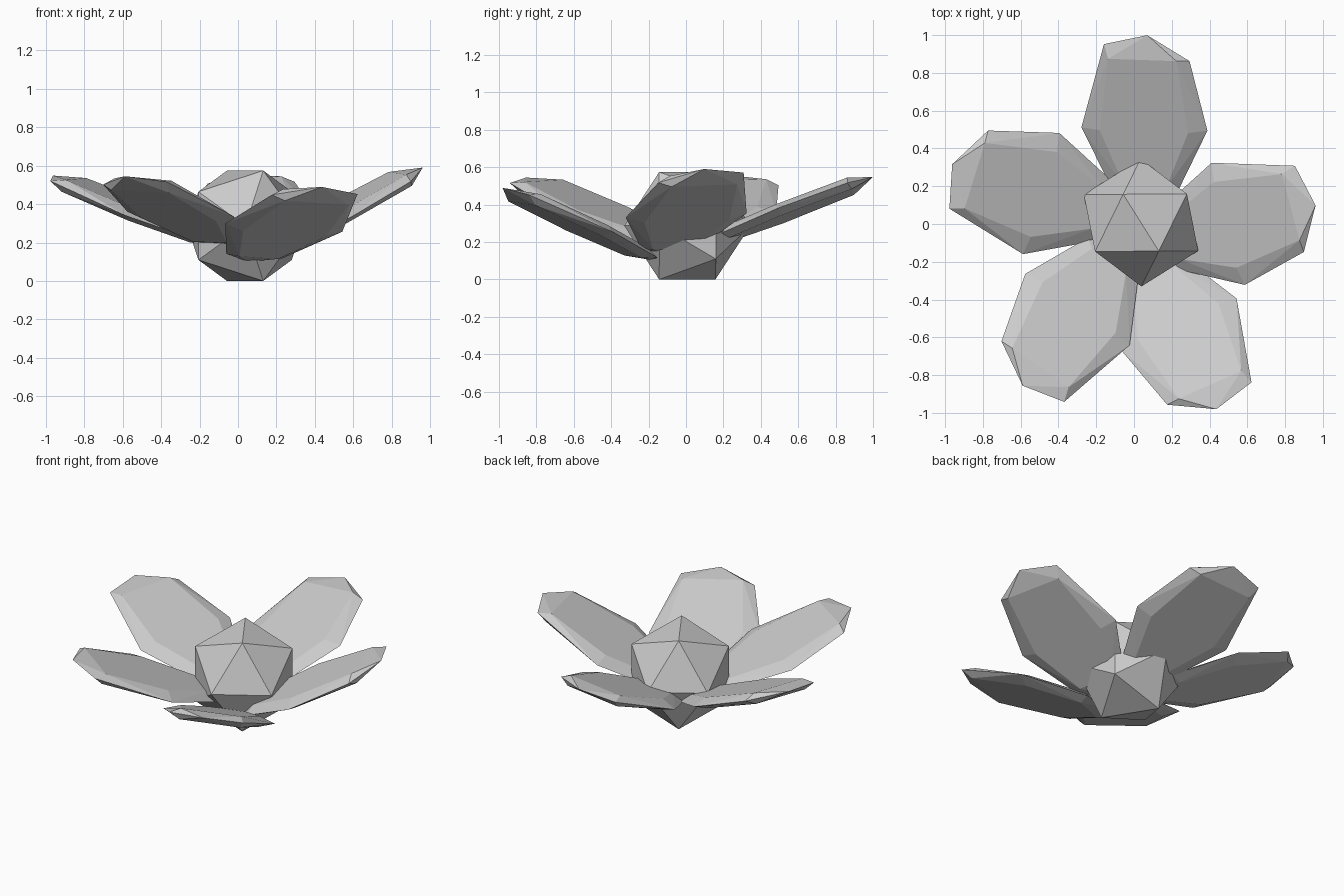
import bpy, bmesh
from math import radians, cos, sin, sqrt
from mathutils import Vector, Matrix

if "Cube" in bpy.data.objects:
    bpy.data.objects.remove(bpy.data.objects["Cube"])


def hull_object(name, points, matrix):
    """Flat-shaded convex solid around a few points."""
    bm = bmesh.new()
    for p in points:
        bm.verts.new(p)
    res = bmesh.ops.convex_hull(bm, input=bm.verts[:])
    loose = [v for v in bm.verts if not v.link_faces]
    bmesh.ops.delete(bm, geom=loose, context='VERTS')
    bmesh.ops.recalc_face_normals(bm, faces=bm.faces[:])
    mesh = bpy.data.meshes.new(name)
    bm.to_mesh(mesh)
    bm.free()
    obj = bpy.data.objects.new(name, mesh)
    obj.matrix_world = matrix
    bpy.context.collection.objects.link(obj)
    return obj


# Flower centre: regular icosahedron standing on one edge
phi, s = (1 + sqrt(5)) / 2, 0.1775
ico = []
for a in (-s, s):
    for b in (-s * phi, s * phi):
        ico += [(0, a, b), (a, b, 0), (b, 0, a)]
hull_object("flower_centre", ico,
            Matrix.Translation((0.037, 0.007, s * phi)) @ Matrix.Rotation(radians(32.1), 4, 'Z'))

# Petal: faceted, tapered lens (forward, sideways); rim plus smaller upper and lower faces
rim = [(-0.278, -0.327), (0.114, -0.232), (0.253, -0.007), (0.194, 0.223),
       (-0.283, 0.343), (-0.66, 0.165), (-0.73, 0.0), (-0.65, -0.16)]
inner = [(0.124, -0.165), (0.124, 0.198), (-0.283, 0.243), (-0.6, 0.11),
         (-0.6, -0.11), (-0.283, -0.227)]
petal = [(f, l, 0) for f, l in rim]
petal += [(f, l, w) for w in (-0.033, 0.033) for f, l in inner]

# Five petals: centre, heading, slope along x, slope along y
poses = [
    ((0.742, 0.052, 0.473), 13.7, 0.50, 0.17),
    ((0.063, 0.764, 0.455), 90.0, 0.10, 0.39),
    ((-0.739, 0.243, 0.455), 163.5, -0.372, 0.142),
    ((-0.452, -0.665, 0.452), 236.0, -0.252, -0.305),
    ((0.342, -0.768, 0.389), 295.5, 0.12, -0.42),
]
for i, (loc, head, gx, gy) in enumerate(poses):
    c, d = cos(radians(head)), sin(radians(head))
    fwd = Vector((c, d, gx * c + gy * d)).normalized()
    up = Vector((-gx, -gy, 1)).normalized()
    side = up.cross(fwd)
    frame = Matrix((fwd, side, up)).transposed().to_4x4()
    hull_object(f"petal_{i + 1}", petal, Matrix.Translation(loc) @ frame)
